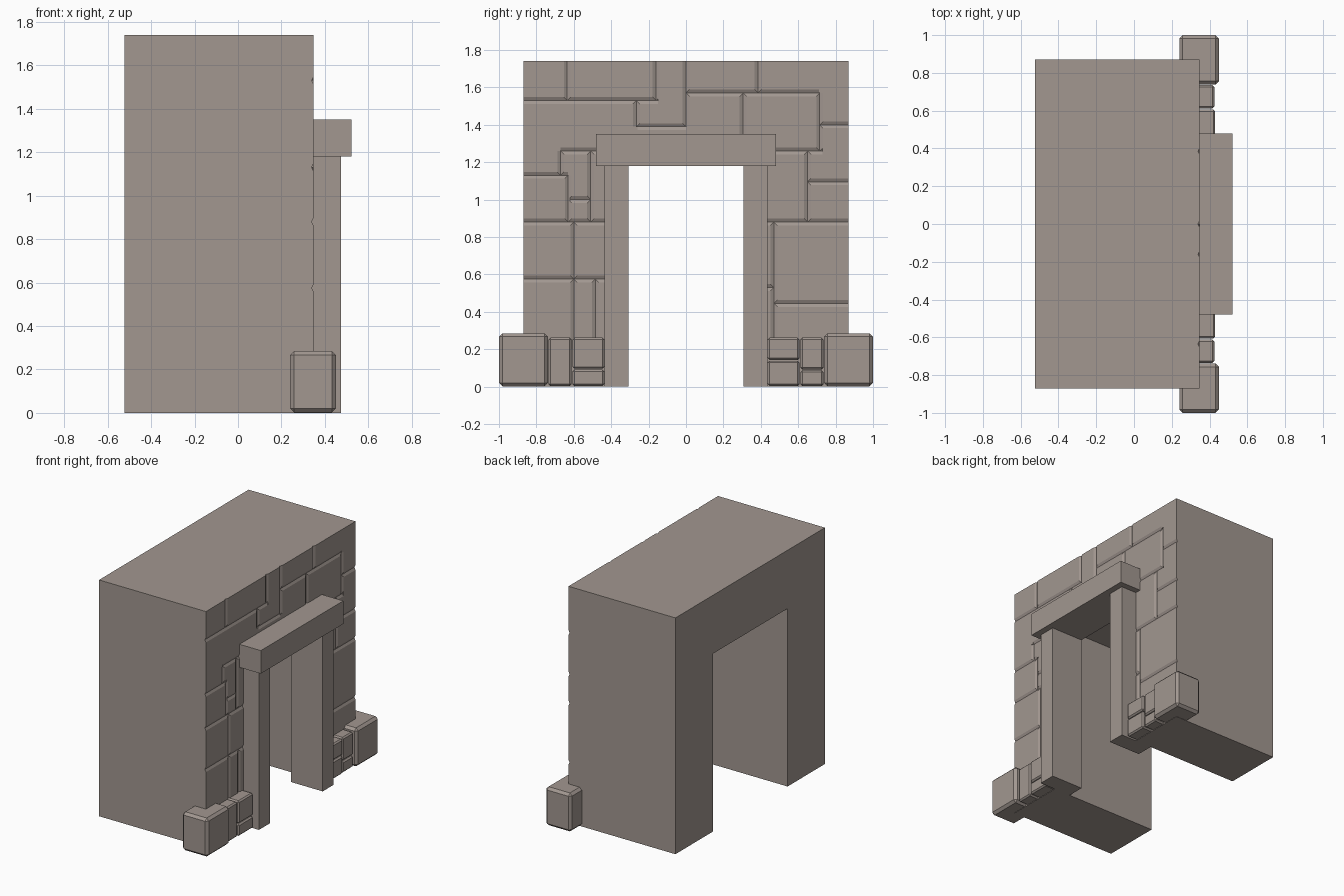
import bpy, bmesh

if "Cube" in bpy.data.objects:
    bpy.data.objects.remove(bpy.data.objects["Cube"])

stone = bpy.data.materials.new("grey brown stone")
stone.diffuse_color = (0.36, 0.31, 0.28, 1)
stone.use_nodes = True
stone.node_tree.nodes["Principled BSDF"].inputs["Base Color"].default_value = stone.diffuse_color


def finish(name, bm):
    bmesh.ops.recalc_face_normals(bm, faces=bm.faces)
    me = bpy.data.meshes.new(name)
    bm.to_mesh(me)
    bm.free()
    ob = bpy.data.objects.new(name, me)
    bpy.context.collection.objects.link(ob)
    me.materials.append(stone)
    return ob


def extrude_x(bm, profile, x0, x1):
    f = bm.faces.new([bm.verts.new((x0, y, z)) for y, z in profile])
    r = bmesh.ops.extrude_face_region(bm, geom=[f])
    bmesh.ops.translate(bm, vec=(x1 - x0, 0, 0),
                        verts=[v for v in r["geom"] if isinstance(v, bmesh.types.BMVert)])


def box(name, x, y, z, bevel=0):
    bm = bmesh.new()
    extrude_x(bm, [(y[0], z[0]), (y[1], z[0]), (y[1], z[1]), (y[0], z[1])], *x)
    if bevel:
        bmesh.ops.bevel(bm, geom=bm.edges[:], offset=bevel, segments=1,
                        affect='EDGES', profile=0.5)
    return finish(name, bm)


# Wall block with a doorway right through it
FRONT, W, H, DW, DH = 0.348, 0.87, 1.74, 0.435, 1.31
bm = bmesh.new()
extrude_x(bm, [(-W, 0), (-DW, 0), (-DW, DH), (DW, DH), (DW, 0), (W, 0), (W, H), (-W, H)],
          -0.523, FRONT)
wall = finish("wall", bm)

# Masonry joints: shallow V grooves on the front (+x) face
E = 0.9
across = [(-E, -.15, 1.53), (0, .71, 1.57), (-.26, 0, 1.39), (.72, E, 1.40),
          (-.67, -.46, 1.26), (.46, .73, 1.26), (-E, -.63, 1.13), (.65, E, 1.095),
          (-.62, -.51, 1.0), (-E, -.4, .88), (.4, E, .88), (-E, -.4, .575),
          (.47, E, .445), (.4, .47, .53)]
upright = [(-.635, 1.53, 1.8), (-.16, 1.53, 1.8), (-.265, 1.39, 1.53), (0, 1.39, 1.8),
           (.385, 1.57, 1.8), (.715, 1.26, 1.57), (.305, 1.29, 1.57), (-.67, 1.13, 1.26),
           (-.63, .88, 1.13), (-.51, .88, 1.26), (.65, .88, 1.26), (-.6, .2, .88),
           (-.485, .2, .575), (.47, .2, .88)]
section = [(FRONT - .009, 0), (FRONT + .009, .036), (FRONT + .009, -.036)]
bm = bmesh.new()


def groove(point, a, b):
    ends = [[bm.verts.new(point(x, o, t)) for x, o in section] for t in (a, b)]
    bm.faces.new(ends[0])
    bm.faces.new(ends[1][::-1])
    for i in range(3):
        j = (i + 1) % 3
        bm.faces.new((ends[0][j], ends[0][i], ends[1][i], ends[1][j]))


for a, b, z in across:
    groove(lambda x, o, t: (x, t, z + o), a, b)
for y, a, b in upright:
    groove(lambda x, o, t: (x, y + o, t), a, b)
cutter = finish("joint_cutter", bm)
cutter.hide_render = True
cutter.hide_viewport = True
cut = wall.modifiers.new("joints", 'BOOLEAN')
cut.object = cutter
cut.operation = 'DIFFERENCE'
cut.solver = 'EXACT'
cut.use_self = True

# Door posts and lintel
for side, y in (("left", (-.435, -.307)), ("right", (.307, .435))):
    box("door_post_" + side, (.215, .475), y, (0, 1.18))
box("lintel", (.215, .522), (-.48, .48), (1.18, 1.35))

# Bevelled footing stones either side of the door
for s, side in ((-1, "left"), (1, "right")):
    box("corner_stone_" + side, (.24, .45), sorted((s * .738, s * 1.0)), (0.002, .285), .018)
footing = [((-.735, -.612), (.003, .262), .425), ((-.606, -.437), (.003, .092), .43),
           ((-.606, -.437), (.096, .262), .43), ((.612, .735), (.003, .088), .425),
           ((.612, .735), (.092, .262), .425), ((.437, .606), (.003, .138), .43),
           ((.437, .606), (.142, .262), .43)]
for i, (y, z, x) in enumerate(footing):
    box("footing_stone_%d" % (i + 1), (.28, x), y, z, .01)
